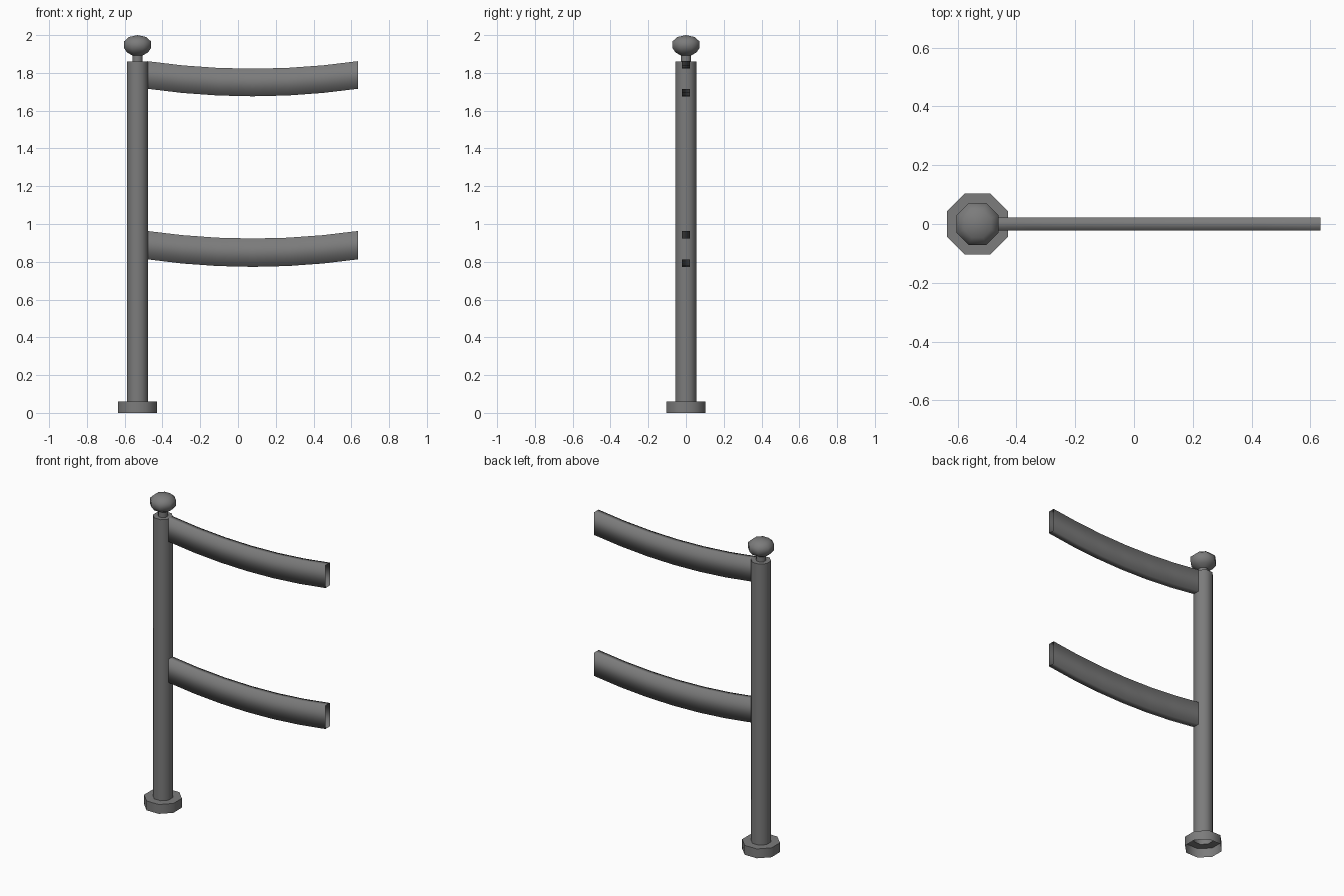
import bpy, math

if "Cube" in bpy.data.objects:
    bpy.data.objects.remove(bpy.data.objects["Cube"])

POST_X = -0.532

# Dark grey metal
metal = bpy.data.materials.new("dark_metal")
metal.diffuse_color = (0.2, 0.2, 0.2, 1)
metal.use_nodes = True
metal.node_tree.nodes["Principled BSDF"].inputs["Base Color"].default_value = metal.diffuse_color


def make_object(name, verts, faces, smooth_angle):
    mesh = bpy.data.meshes.new(name)
    mesh.from_pydata(verts, [], faces)
    mesh.materials.append(metal)
    mesh.update()
    obj = bpy.data.objects.new(name, mesh)
    bpy.context.collection.objects.link(obj)
    bpy.ops.object.select_all(action='DESELECT')
    obj.select_set(True)
    bpy.context.view_layer.objects.active = obj
    bpy.ops.object.shade_smooth_by_angle(angle=math.radians(smooth_angle))
    return obj


def octagon_lathe(name, profile, cap_z=None):
    """Eight-sided lathe; profile radii are measured to the flats."""
    verts, faces = [], []
    for r, z in profile:
        for i in range(8):
            a = math.radians(22.5 + 45 * i)
            c = r / math.cos(math.radians(22.5))
            verts.append((POST_X + c * math.cos(a), c * math.sin(a), z))
    for k in range(len(profile) - 1):
        for i in range(8):
            j = (i + 1) % 8
            faces.append((k * 8 + i, k * 8 + j, k * 8 + 8 + j, k * 8 + 8 + i))
    if cap_z is not None:
        start = len(verts) - 8
        verts.append((POST_X, 0, cap_z))
        faces += [(start + i, start + (i + 1) % 8, start + 8) for i in range(8)]
    return make_object(name, verts, faces, 50)


def sagging_rail(name, end_z, half_h, x0=-0.48, x1=0.635, half_t=0.022, sag=0.04, n=6):
    """Rectangular tube with open ends that dips in the middle."""
    verts, faces = [], []
    for k in range(n + 1):
        t = k / n
        x = x0 + (x1 - x0) * t
        z = end_z - sag * 4 * t * (1 - t)
        verts += [(x, -half_t, z - half_h), (x, half_t, z - half_h),
                  (x, half_t, z + half_h), (x, -half_t, z + half_h)]
    for k in range(n):
        for i in range(4):
            j = (i + 1) % 4
            faces.append((k * 4 + i, k * 4 + j, k * 4 + 4 + j, k * 4 + 4 + i))
    return make_object(name, verts, faces, 180)


# Foot collar, open underneath
octagon_lathe("foot_collar", [(0.104, 0), (0.104, 0.06), (0.055, 0.06)])

# Hollow post with shoulder at the top
octagon_lathe("post", [(0.055, 0.06), (0.055, 1.86), (0.027, 1.86)])

# Neck and ball finial
octagon_lathe("finial", [(0.027, 1.86), (0.027, 1.892), (0.055, 1.908), (0.072, 1.932),
                         (0.072, 1.966), (0.046, 1.99)], cap_z=2.0)

# Two sagging rails
sagging_rail("upper_rail", 1.789, 0.073)
sagging_rail("lower_rail", 0.888, 0.075)
